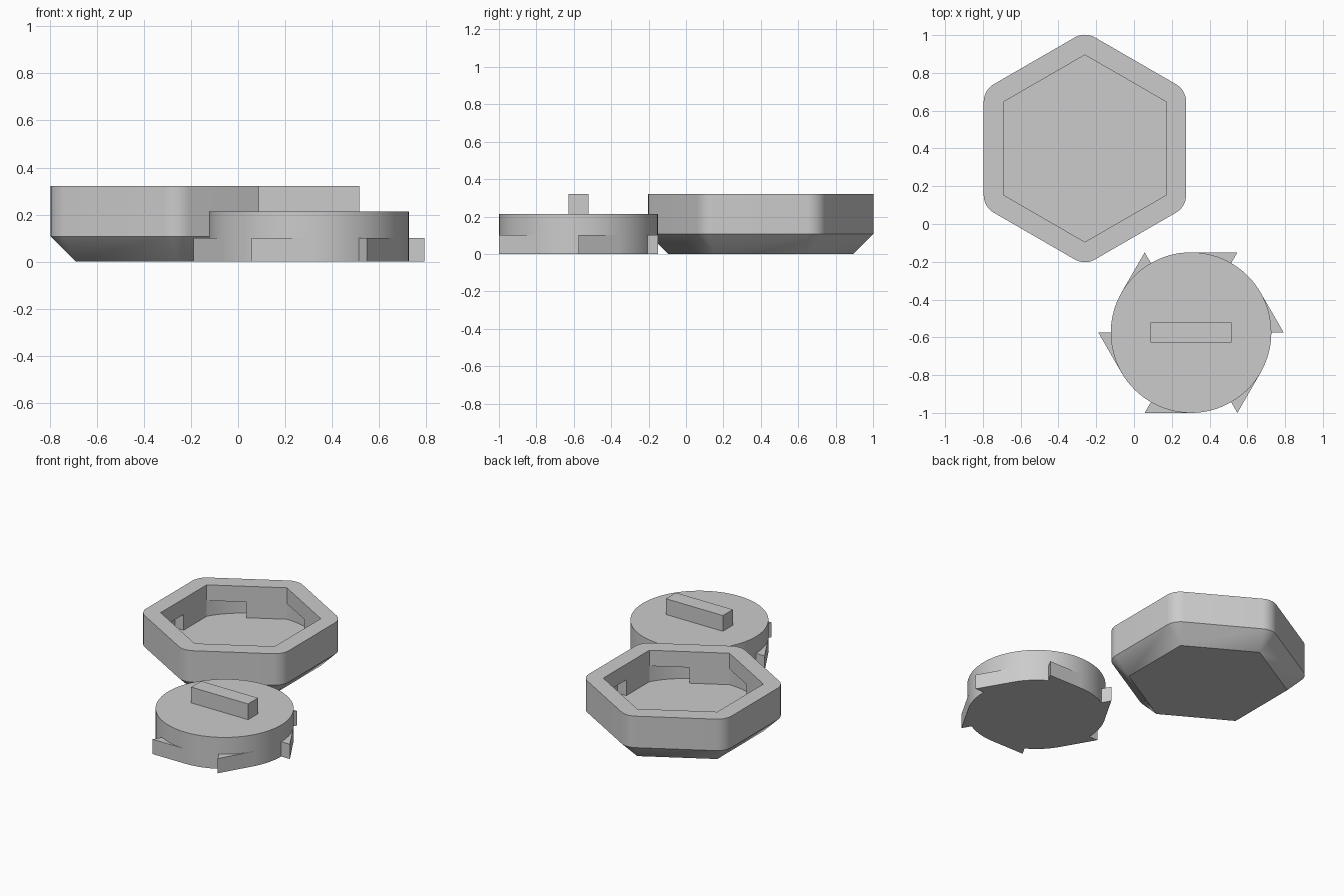
import bpy, bmesh, math
from mathutils import Vector

if "Cube" in bpy.data.objects:
    bpy.data.objects.remove(bpy.data.objects["Cube"])

U = 0.107                    # wall thickness, also the basic height step
R_HEX = 0.495                # corner radius of the hexagonal opening
APO = R_HEX * math.cos(math.pi / 6)
R_DISC = 0.425
R_TOOTH = R_DISC / math.cos(math.pi / 6)
DISH = Vector((-0.26, 0.40, 0))
PLUG = Vector((0.302, -0.575, 0))
N = 10                       # segments per rounded corner and slot arc

grey = bpy.data.materials.new("plain grey")
grey.diffuse_color = (0.6, 0.6, 0.6, 1)
grey.use_nodes = True
grey.node_tree.nodes["Principled BSDF"].inputs["Base Color"].default_value = grey.diffuse_color


def pol(r, deg, z=0.0):
    a = math.radians(deg)
    return Vector((r * math.cos(a), r * math.sin(a), z))


def at(p, z):
    return Vector((p.x, p.y, z))


def build(name, faces, origin, smooth=True):
    """Join a list of point loops into one closed mesh object."""
    bm = bmesh.new()
    for f in faces:
        bm.faces.new([bm.verts.new(p) for p in f])
    bmesh.ops.remove_doubles(bm, verts=bm.verts, dist=1e-5)
    bmesh.ops.recalc_face_normals(bm, faces=bm.faces)
    me = bpy.data.meshes.new(name)
    bm.to_mesh(me)
    bm.free()
    me.materials.append(grey)
    ob = bpy.data.objects.new(name, me)
    ob.location = origin
    bpy.context.collection.objects.link(ob)
    if smooth:
        bpy.ops.object.select_all(action='DESELECT')
        ob.select_set(True)
        bpy.context.view_layer.objects.active = ob
        bpy.ops.object.shade_smooth_by_angle(angle=math.radians(25))
    return ob


def prism(name, pts, z0, z1, origin, smooth=True):
    n = len(pts)
    faces = [[at(p, z0) for p in pts], [at(p, z1) for p in pts]]
    for i in range(n):
        p, q = pts[i], pts[(i + 1) % n]
        faces.append([at(p, z0), at(q, z0), at(q, z1), at(p, z1)])
    return build(name, faces, origin, smooth)


# Hexagonal dish: chamfered base, rounded corners, hex opening, locking slots
zf, zl, zt = U, 2 * U, 3 * U           # floor, slot roof, rim
corner = [pol(R_HEX, 30 + 60 * k) for k in range(6)]
arcs = [[corner[k] + pol(U, 60 * k + 60 * i / N) for i in range(N + 1)]
        for k in range(6)]
faces = [corner]                       # underside
floor = []
for k in range(6):
    j = (k + 1) % 6
    c, d, arc = corner[k], corner[j], arcs[k]
    # rounded corner: chamfer fan, wall strip, rim fan
    for p, q in zip(arc, arc[1:]):
        faces += [[c, at(p, zf), at(q, zf)],
                  [at(p, zf), at(q, zf), at(q, zt), at(p, zt)],
                  [at(c, zt), at(p, zt), at(q, zt)]]
    # straight side: chamfer, wall, rim
    p, q = arc[-1], arcs[j][0]
    faces += [[c, at(p, zf), at(q, zf), d],
              [at(p, zf), at(q, zf), at(q, zt), at(p, zt)],
              [at(c, zt), at(p, zt), at(q, zt), at(d, zt)]]
    # inner wall with half of its foot cut away
    m = pol(APO, 60 + 60 * k)
    faces.append([at(c, zf), at(m, zf), at(m, zl), at(d, zl),
                  at(d, zt), at(c, zt), at(c, zl)])
    # slot: end stop, curved back, roof
    slot = [pol(R_HEX, 60 + 60 * k + 30 * i / N) for i in range(N + 1)]
    faces.append([at(m, zf), at(slot[0], zf), at(slot[0], zl), at(m, zl)])
    for p, q in zip(slot, slot[1:]):
        faces.append([at(p, zf), at(q, zf), at(q, zl), at(p, zl)])
    faces.append([at(m, zl)] + [at(p, zl) for p in slot])
    floor += [at(m, zf)] + [at(p, zf) for p in slot]
faces.append(floor)
build("hex_dish", faces, DISH)

# Round plug
prism("plug_disc", [pol(R_DISC, 360 * i / 96) for i in range(96)],
      0, 2 * U, PLUG)

# Six locking teeth, each tangent to the disc and cut off radially
for k in range(6):
    a = 60 * k
    inner = [pol(R_DISC, a + 30 - 3.75 * i) for i in range(9)]
    prism("locking_tooth_%d" % (k + 1), [pol(R_TOOTH, a)] + inner,
          0, 0.10, PLUG, smooth=False)

# Grip bar on the plug
hx, hy = 2 * U, U / 2
prism("grip_bar", [Vector((-hx, -hy, 0)), Vector((hx, -hy, 0)),
                   Vector((hx, hy, 0)), Vector((-hx, hy, 0))],
      2 * U, 3 * U, PLUG, smooth=False)
